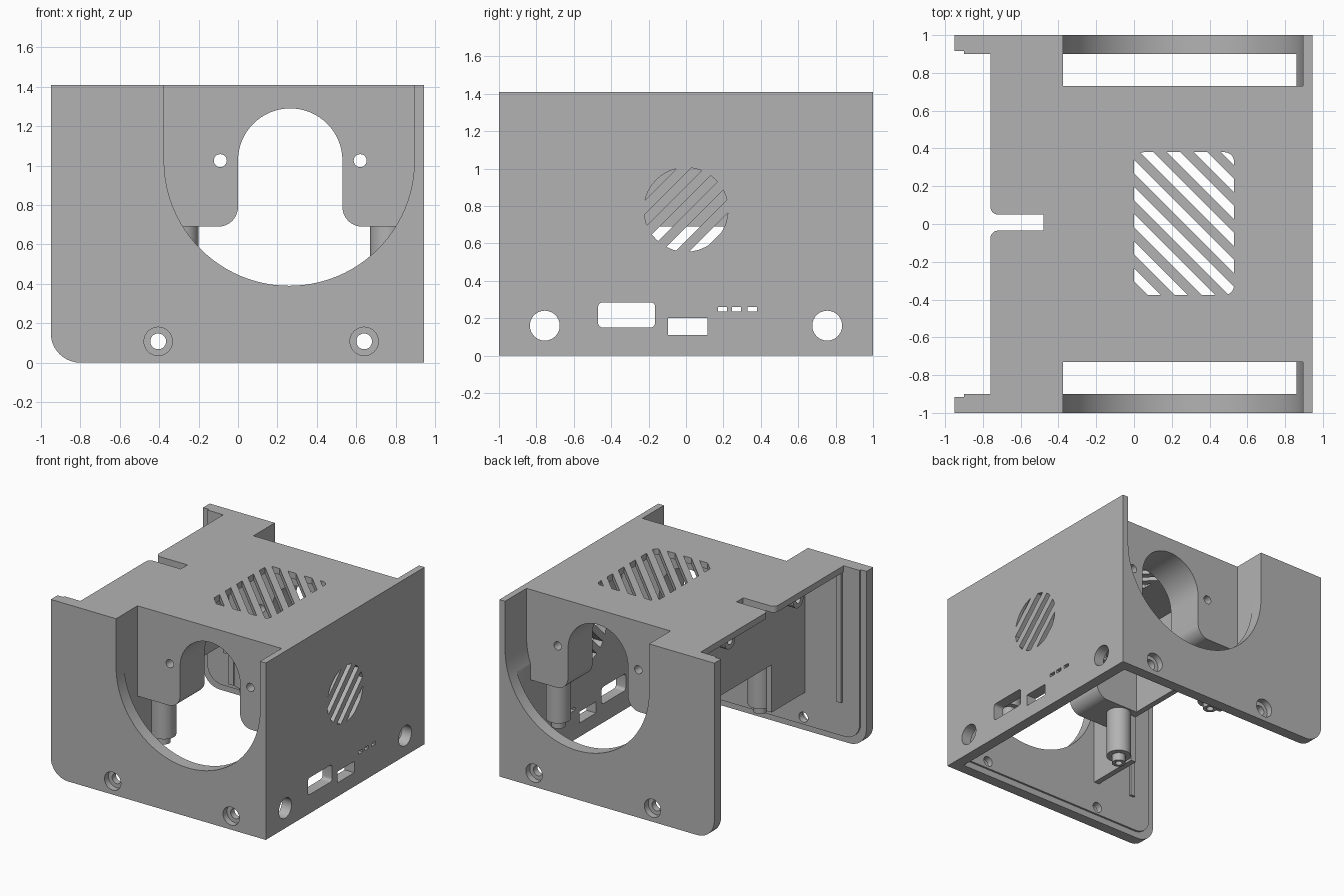
import bpy, bmesh, math
from mathutils import Vector

cube = bpy.data.objects.get("Cube")
if cube:
    bpy.data.objects.remove(cube, do_unlink=True)

grey = bpy.data.materials.new("plain_grey")
grey.use_nodes = True
grey.diffuse_color = (0.45, 0.45, 0.45, 1)
bsdf = next(n for n in grey.node_tree.nodes if n.type == 'BSDF_PRINCIPLED')
bsdf.inputs["Base Color"].default_value = (0.45, 0.45, 0.45, 1)


# ---------- helpers ----------
def arc(cx, cy, r, a0, a1, n=10):
    return [(cx + r * math.cos(math.radians(a0 + (a1 - a0) * i / n)),
             cy + r * math.sin(math.radians(a0 + (a1 - a0) * i / n))) for i in range(n + 1)]


def circle(cx, cy, r, n=40):
    return arc(cx, cy, r, 0, 360 - 360 / n, n - 1)


def rect(u0, v0, u1, v1, r=0):
    if not r:
        return [(u0, v0), (u1, v0), (u1, v1), (u0, v1)]
    return (arc(u0 + r, v0 + r, r, 180, 270, 5) + arc(u1 - r, v0 + r, r, 270, 360, 5)
            + arc(u1 - r, v1 - r, r, 0, 90, 5) + arc(u0 + r, v1 - r, r, 90, 180, 5))


def prism(name, pts, axis, a, b):
    """Extrude a 2D profile along an axis from a to b."""
    place = {'x': lambda u, v, t: (t, u, v),
             'y': lambda u, v, t: (u, t, v),
             'z': lambda u, v, t: (u, v, t)}[axis]
    bm = bmesh.new()
    face = bm.faces.new([bm.verts.new(place(u, v, a)) for u, v in pts])
    ext = bmesh.ops.extrude_face_region(bm, geom=[face])
    move = Vector(place(0, 0, b - a))
    for e in ext["geom"]:
        if isinstance(e, bmesh.types.BMVert):
            e.co += move
    bmesh.ops.recalc_face_normals(bm, faces=bm.faces)
    me = bpy.data.meshes.new(name)
    bm.to_mesh(me)
    bm.free()
    me.materials.append(grey)
    ob = bpy.data.objects.new(name, me)
    bpy.context.collection.objects.link(ob)
    return ob


def combine(target, others, op='DIFFERENCE'):
    """Apply booleans and delete the tool objects."""
    for o in others:
        m = target.modifiers.new("bool", 'BOOLEAN')
        m.operation, m.object, m.solver = op, o, 'EXACT'
        bpy.context.view_layer.objects.active = target
        bpy.ops.object.modifier_apply(modifier=m.name)
        bpy.data.objects.remove(o, do_unlink=True)
    return target


def mirror_y(ob, name):
    me = ob.data.copy()
    for v in me.vertices:
        v.co.y *= -1
    me.flip_normals()
    new = bpy.data.objects.new(name, me)
    bpy.context.collection.objects.link(new)
    parts.append(new)


def slats(region, axis, a, b, direction, centres):
    """Diagonal slots clipped to a region profile."""
    out = []
    for c in centres:
        w, lo, hi = 0.035, -2, 2
        pts = [(lo, c - w - direction * lo), (hi, c - w - direction * hi),
               (hi, c + w - direction * hi), (lo, c + w - direction * lo)]
        bar = prism("slot", pts, axis, a, b)
        clip = prism("clip", region, axis, a - 0.02, b + 0.02)
        out.append(combine(bar, [clip], 'INTERSECT'))
    return out


parts = []
H = 1.41
U = arc(0.26, 1.025, 0.635, 180, 360, 48) + [(0.895, 1.6), (-0.375, 1.6)]


def u_cut(side):
    return prism("u_cut", U, 'y', side * 1.1, side * 0.73)


# ---------- front and back walls with stepped edge and U opening ----------
wall = prism("front_wall", arc(-0.80, 0.15, 0.15, 180, 270) + [(0.945, 0), (0.945, H), (-0.95, H)],
             'y', -1, -0.915)
step = prism("step", arc(-0.77, 0.18, 0.13, 180, 270) + [(0.86, 0.05), (0.86, H), (-0.90, H)],
             'y', -0.93, -0.90)
combine(wall, [step], 'UNION')
cuts = [u_cut(-1)]
for x in (-0.405, 0.64):
    cuts.append(prism("hole", circle(x, 0.108, 0.04), 'y', -1.1, -0.8))
    cuts.append(prism("counterbore", circle(x, 0.108, 0.072), 'y', -1.1, -0.95))
combine(wall, cuts)
parts.append(wall)
mirror_y(wall, "back_wall")

# Guide rib for the missing panel
rib = prism("front_guide_rib", rect(-0.75, 0.32, -0.71, 1.36), 'y', -0.905, -0.88)
parts.append(rib)
mirror_y(rib, "back_guide_rib")

# ---------- side wall with round vent and ports ----------
side = prism("vent_wall", rect(-0.915, 0, 0.915, H), 'x', 0.86, 0.945)
ports = [circle(-0.755, 0.16, 0.08), circle(0.755, 0.16, 0.08),
         rect(-0.47, 0.15, -0.165, 0.285, 0.025), rect(-0.095, 0.11, 0.115, 0.20)]
ports += [rect(y, 0.235, y + 0.05, 0.26) for y in (0.17, 0.245, 0.33)]
cuts = [prism("port", p, 'x', 0.8, 1.0) for p in ports] + [u_cut(-1), u_cut(1)]
cuts += slats(circle(0, 0.78, 0.225), 'x', 0.8, 1.0, -1, [0.65 + 0.145 * k for k in range(-1, 4)])
combine(side, cuts)
parts.append(side)

# ---------- top panel with cable slot, vent and wheel notches ----------
outline = [(0.86, -0.9), (0.86, 0.9), (-0.76, 0.9)]
outline += arc(-0.72, 0.09, 0.04, 180, 270, 6) + [(-0.48, 0.05), (-0.48, -0.035)]
outline += arc(-0.72, -0.075, 0.04, 90, 180, 6) + [(-0.76, -0.9)]
top = prism("top_panel", outline, 'z', 1.36, H)
cuts = [u_cut(-1), u_cut(1)]
cuts += slats(rect(0, -0.375, 0.53, 0.38, 0.05), 'z', 1.3, 1.5, 1,
              [-0.125 + 0.143 * k for k in range(-1, 8)])
combine(top, cuts)
parts.append(top)

# ---------- inner partition ----------
parts.append(prism("inner_partition",
                   [(-0.9, 0.31), (-0.48, 0.31), (-0.48, 0.69), (0.48, 0.69), (0.48, 0.31),
                    (0.9, 0.31), (0.9, 1.36), (-0.9, 1.36)], 'x', -0.42, -0.375))

# ---------- arched mounting blocks ----------
block = prism("front_mount_block", rect(-0.375, 0.69, 0.86, 1.409), 'y', -0.73, -0.42)
arch = arc(0.265, 1.025, 0.265, 180, 0, 32) + arc(0.63, 0.79, 0.10, 180, 270)
arch += [(0.63, 0.6), (-0.10, 0.6)] + arc(-0.10, 0.79, 0.10, 270, 360)
cuts = [prism("arch", arch, 'y', -0.8, -0.3)]
cuts += [prism("hole", circle(x, 1.025, 0.033, 24), 'y', -0.8, -0.3) for x in (-0.09, 0.62)]
combine(block, cuts)
parts.append(block)
mirror_y(block, "back_mount_block")

# ---------- hanging screw posts ----------
for x, label in ((-0.29, "right"), (0.76, "left")):
    post = prism("front_%s_post" % label, circle(x, -0.52, 0.09), 'z', 0.33, 0.70)
    nub = prism("nub", circle(x, -0.52, 0.05), 'z', 0.27, 0.40)
    combine(post, [nub], 'UNION')
    combine(post, [prism("bore", circle(x, -0.52, 0.026, 24), 'z', 0.2, 0.5)])
    parts.append(post)
    mirror_y(post, "back_%s_post" % label)

# ---------- panel screw bosses under the top ----------
boss = prism("front_panel_boss", arc(-0.43, 1.30, 0.065, 180, 360, 20) + [(-0.365, 1.36), (-0.495, 1.36)],
             'x', -0.69, -0.42)
combine(boss, [prism("bore", circle(-0.43, 1.30, 0.028, 24), 'x', -0.8, -0.5)])
parts.append(boss)
mirror_y(boss, "back_panel_boss")

# ---------- smooth curved faces, keep edges sharp ----------
bpy.ops.object.select_all(action='DESELECT')
for ob in parts:
    ob.select_set(True)
bpy.context.view_layer.objects.active = parts[0]
bpy.ops.object.shade_smooth_by_angle(angle=math.radians(30))
